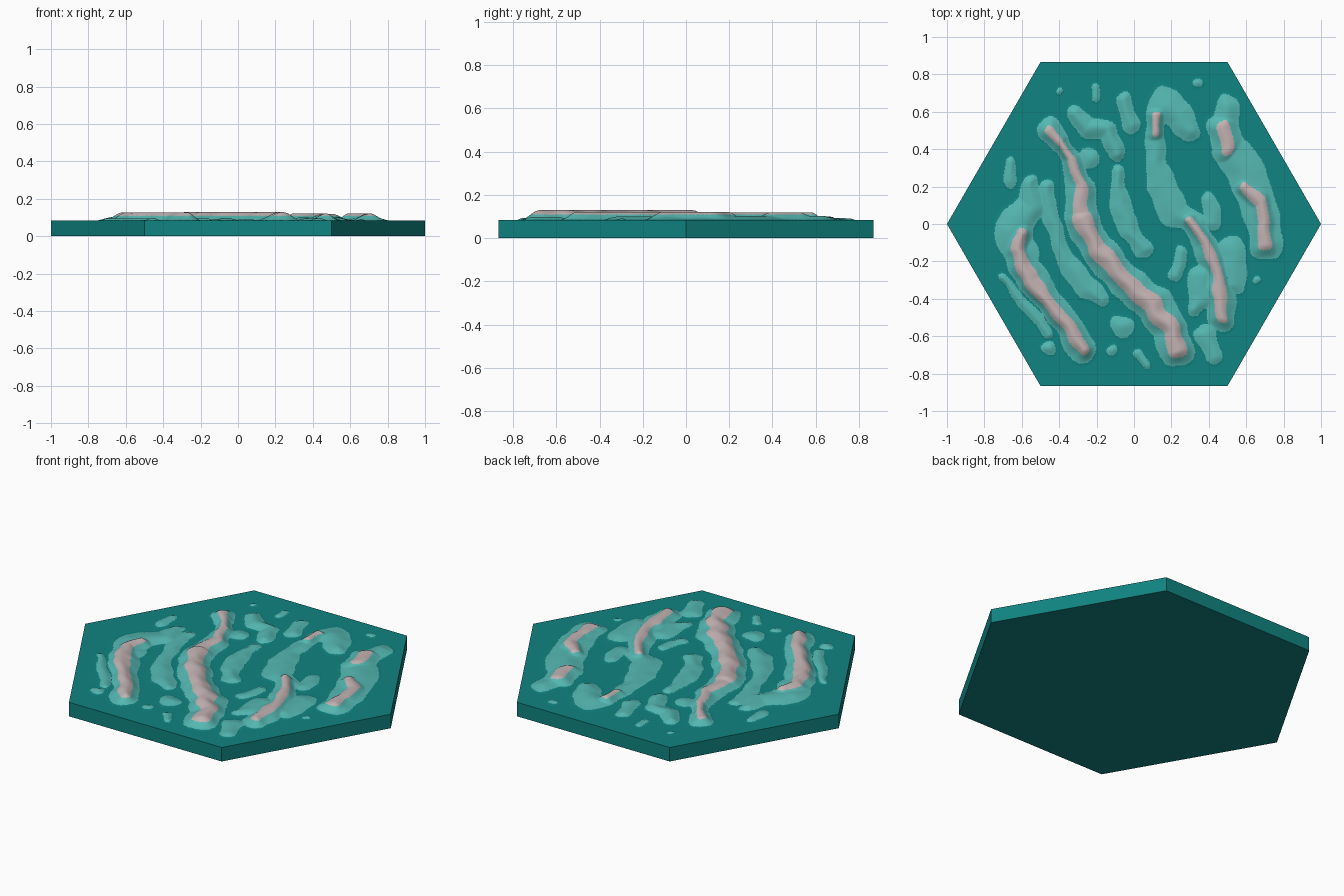
import bpy, bmesh, math
from mathutils import Vector, noise

if "Cube" in bpy.data.objects:
    bpy.data.objects.remove(bpy.data.objects["Cube"])

N = 120          # grid steps from centre to corner
BASE = 0.083     # calm water level
segments = []


def swell(height, *pts):
    """Register a wave path; each point is (x, y, half width)."""
    pts = pts if len(pts) > 1 else pts * 2
    for a, b in zip(pts, pts[1:]):
        segments.append((a, b, height))


# Foam-topped crests
swell(.043, (-.60, -.04, .08), (-.62, -.15, .09), (-.55, -.30, .09), (-.45, -.42, .08),
      (-.35, -.55, .09), (-.27, -.67, .09))
swell(.034, (-.45, .50, .08), (-.40, .44, .07))
swell(.036, (-.40, .44, .05), (-.33, .35, .06), (-.29, .20, .09), (-.28, .03, .10))
swell(.046, (-.28, .03, .10), (-.20, -.13, .10), (-.05, -.30, .11), (.10, -.43, .11),
      (.20, -.57, .11), (.23, -.67, .11))
swell(.038, (.30, .02, .07), (.38, -.10, .08), (.44, -.25, .09), (.46, -.38, .09), (.47, -.50, .09))
swell(.038, (.60, .19, .08), (.67, .12, .09), (.70, 0, .09), (.70, -.11, .09))
swell(.036, (.48, .52, .10), (.50, .40, .10))
swell(.035, (.12, .58, .07), (.11, .49, .06))

# Low swells, left half
swell(.012, (-.67, .33, .04), (-.66, .23, .05))
swell(.020, (-.55, .23, .05), (-.55, .10, .10), (-.66, -.04, .12), (-.60, -.15, .12))
swell(.012, (-.70, -.28, .03), (-.60, -.42, .035), (-.50, -.52, .04), (-.47, -.60, .03))
swell(.014, (-.46, -.67, .05))
swell(.014, (-.46, .20, .05), (-.46, .08, .06), (-.42, -.05, .06), (-.36, -.20, .07),
      (-.25, -.34, .09), (-.17, -.40, .06))
swell(.020, (-.32, .60, .05), (-.25, .51, .06), (-.14, .50, .06), (-.09, .37, .05))
swell(.014, (-.24, .36, .07))
swell(.016, (-.09, .28, .05), (-.07, .10, .07), (-.02, -.04, .07), (.05, -.14, .06))
swell(.016, (-.05, .67, .05), (-.02, .53, .06))
swell(.010, (-.21, .73, .03), (-.20, .67, .035))
swell(.010, (-.40, .71, .03))
swell(.014, (-.07, -.55, .08))
swell(.010, (-.12, -.68, .04))
swell(.010, (.02, -.69, .04), (.07, -.75, .03))

# Low swells, right half
swell(.020, (.17, .63, .13), (.24, .58, .10), (.30, .49, .07))
swell(.016, (.11, .48, .06), (.12, .33, .07), (.15, .20, .10), (.22, .06, .11), (.34, 0, .08))
swell(.012, (.40, .13, .06), (.42, .02, .06))
swell(.020, (.50, .63, .08), (.48, .45, .10), (.60, .27, .13), (.68, .06, .13), (.72, -.10, .10))
swell(.016, (.36, -.28, .09), (.38, -.38, .10), (.33, -.45, .05))
swell(.016, (.52, -.14, .10), (.54, -.32, .08))
swell(.012, (.26, -.15, .045), (.21, -.28, .05))
swell(.014, (.38, -.58, .07), (.42, -.70, .06))
swell(.008, (.34, .76, .035))
swell(.008, (.65, -.30, .03))


def water_height(x, y):
    # Noise bends the coordinates so the wave outlines wander
    n = noise.noise_vector(Vector((x * 9, y * 9, 3.1)))
    px, py = x + n.x * .022, y + n.y * .022
    best = 0.0
    for (ax, ay, aw), (bx, by, bw), h in segments:
        m = max(aw, bw)
        if not (min(ax, bx) - m < px < max(ax, bx) + m and min(ay, by) - m < py < max(ay, by) + m):
            continue
        dx, dy = bx - ax, by - ay
        t = ((px - ax) * dx + (py - ay) * dy) / (dx * dx + dy * dy + 1e-9)
        t = min(1, max(0, t))
        d = math.hypot(px - ax - dx * t, py - ay - dy * t) / (aw + (bw - aw) * t)
        if d < 1:
            best = max(best, h * (1 - d * d * (3 - 2 * d)))
    return BASE + best


def material(name, color):
    m = bpy.data.materials.new(name)
    m.diffuse_color = (*color, 1)
    m.use_nodes = True
    m.node_tree.nodes["Principled BSDF"].inputs["Base Color"].default_value = m.diffuse_color
    return m


# Hexagonal triangle grid
bm = bmesh.new()
grid = {}
for q in range(-N, N + 1):
    for r in range(-N, N + 1):
        if abs(q + r) <= N:
            x, y = (q + r / 2) / N, r * math.sqrt(.75) / N
            grid[q, r] = bm.verts.new((x, y, water_height(x, y)))
for (q, r), v in grid.items():
    e, ne, se = grid.get((q + 1, r)), grid.get((q, r + 1)), grid.get((q + 1, r - 1))
    if e and ne:
        bm.faces.new((v, e, ne))
    if e and se:
        bm.faces.new((v, se, e))

# Colour bands by height: deep water, shallow swell, foam
for f in bm.faces:
    z = f.calc_center_median().z - BASE
    f.material_index = 2 if z > .026 else 1 if z > .0022 else 0

# Side walls and underside
rim = [e for e in bm.edges if e.is_boundary]
new = bmesh.ops.extrude_edge_only(bm, edges=rim)["geom"]
for v in new:
    if isinstance(v, bmesh.types.BMVert):
        v.co.z = 0
bmesh.ops.edgeloop_fill(bm, edges=[e for e in new if isinstance(e, bmesh.types.BMEdge)
                                   and all(v.co.z == 0 for v in e.verts)])
for f in bm.faces:
    if min(v.co.z for v in f.verts) == 0:
        f.material_index = 0
bmesh.ops.recalc_face_normals(bm, faces=bm.faces)

mesh = bpy.data.meshes.new("water_tile")
bm.to_mesh(mesh)
bm.free()
tile = bpy.data.objects.new("water_tile", mesh)
bpy.context.collection.objects.link(tile)
for name, color in (("deep_water", (.005, .23, .22)), ("shallow_water", (.09, .48, .45)),
                    ("foam", (.55, .45, .45))):
    mesh.materials.append(material(name, color))
bpy.context.view_layer.objects.active = tile
tile.select_set(True)
bpy.ops.object.shade_smooth_by_angle(angle=math.radians(40))
